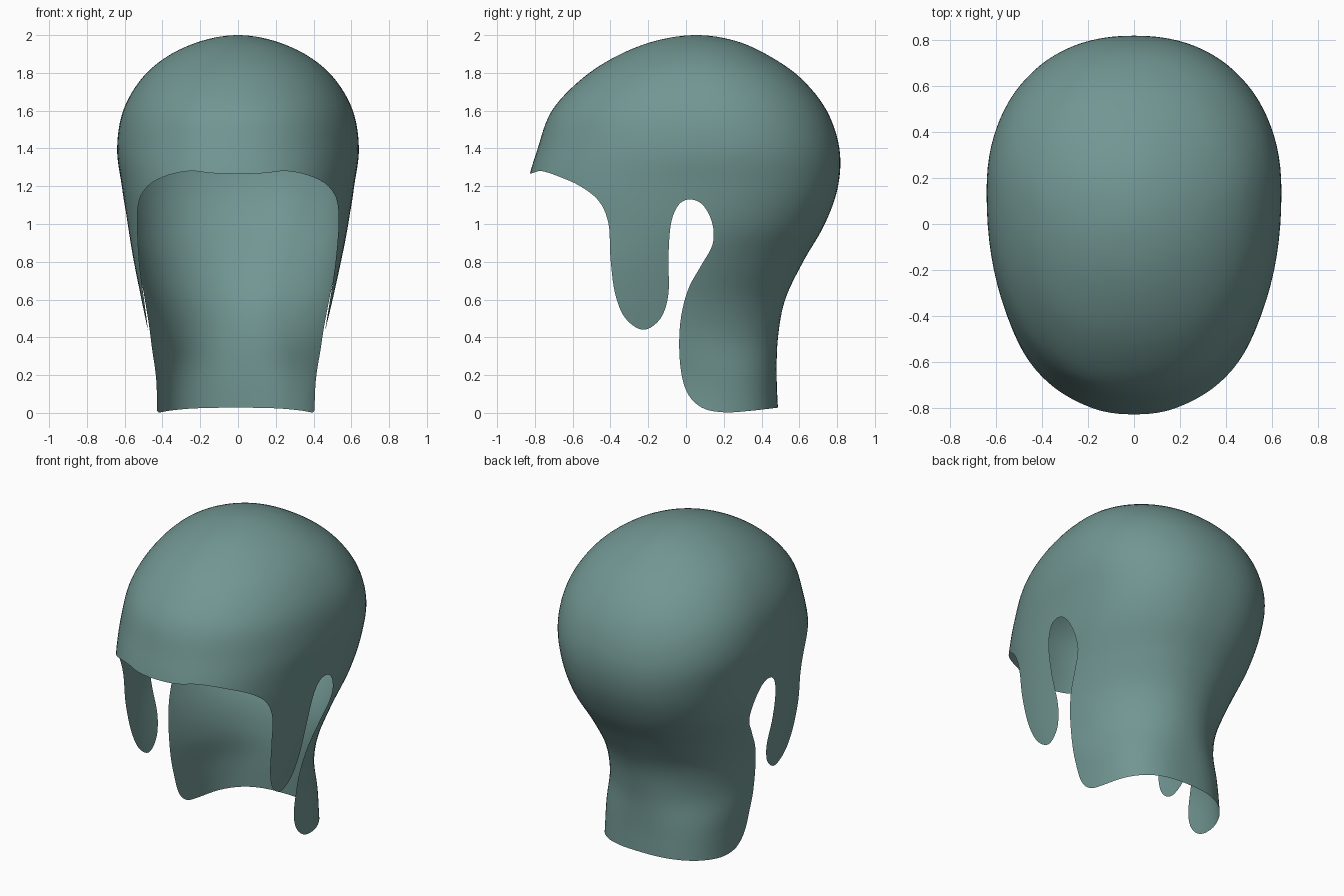
import bpy, bmesh, math

if "Cube" in bpy.data.objects:
    bpy.data.objects.remove(bpy.data.objects["Cube"])

mat = bpy.data.materials.new("muted teal")
mat.diffuse_color = (0.165, 0.305, 0.288, 1)
mat.use_nodes = True
mat.node_tree.nodes["Principled BSDF"].inputs["Base Color"].default_value = mat.diffuse_color


def spline(p0, p1, p2, p3, t):
    """Catmull-Rom blend of two tuples."""
    return tuple(0.5 * (2 * b + (c - a) * t + (2 * a - 5 * b + 4 * c - d) * t * t
                        + (3 * b - a - 3 * c + d) * t ** 3)
                 for a, b, c, d in zip(p0, p1, p2, p3))


def make_object(name, bm):
    bmesh.ops.recalc_face_normals(bm, faces=bm.faces)
    me = bpy.data.meshes.new(name)
    bm.to_mesh(me)
    bm.free()
    ob = bpy.data.objects.new(name, me)
    bpy.context.collection.objects.link(ob)
    me.materials.append(mat)
    me.materials.append(mat)   # second slot marks trimmed-off faces
    return ob


# Head sections: z, half width, front y, back y, y of widest point, roundness, x shift
keys = [
    (-0.20, 0.43, -0.80, 0.50, 0.05, 2.6, -0.012),
    (0.00, 0.418, -0.80, 0.488, 0.05, 2.6, -0.012),
    (0.20, 0.425, -0.80, 0.48, 0.00, 2.5, -0.010),
    (0.40, 0.462, -0.80, 0.487, -0.18, 2.2, -0.008),
    (0.60, 0.506, -0.81, 0.525, -0.22, 2.1, -0.005),
    (0.80, 0.548, -0.83, 0.62, -0.15, 2.2, -0.003),
    (1.00, 0.585, -0.84, 0.735, 0.00, 2.3, 0),
    (1.20, 0.615, -0.84, 0.805, 0.09, 2.3, 0),
    (1.40, 0.64, -0.785, 0.812, 0.14, 2.2, 0),
    (1.60, 0.608, -0.71, 0.745, 0.13, 2.15, 0),
    (1.77, 0.51, -0.55, 0.61, 0.11, 2.1, 0),
    (1.89, 0.37, -0.365, 0.44, 0.08, 2.0, 0),
    (1.97, 0.19, -0.16, 0.26, 0.06, 2.0, 0),
    (2.00, 0.0, 0.055, 0.055, 0.055, 2.0, 0),
]
z, w, f, b, c, n, s = keys[-2]
ext = [keys[0]] + keys + [(z, -w, b, f, c, n, s)]   # continue smoothly over the crown
rows = []
for i in range(len(keys) - 1):
    rows += [spline(*ext[i:i + 4], k / 6) for k in range(6)]

SEG = 96
bm = bmesh.new()
rings = []
for z, w, f, b, c, n, s in rows:
    ring = []
    for k in range(SEG):
        a = 2 * math.pi * k / SEG
        ca, sa = math.cos(a), math.sin(a)
        x = math.copysign(abs(ca) ** (2 / n), ca) * w
        y = math.copysign(abs(sa) ** (2 / n), sa) * ((b - c) if sa > 0 else (c - f))
        ring.append(bm.verts.new((x + s, c + y, z)))
    rings.append(ring)
for r0, r1 in zip(rings, rings[1:]):
    for k in range(SEG):
        j = (k + 1) % SEG
        bm.faces.new((r0[k], r0[j], r1[j], r1[k]))
bm.faces.new(rings[0])
crown = bm.verts.new((0, 0.055, 2.0))
for k in range(SEG):
    bm.faces.new((rings[-1][k], rings[-1][(k + 1) % SEG], crown))
for face in bm.faces:
    face.smooth = True
shell = make_object("head_cover", bm)

# Side outline (y, z): brow, cheek flap, ear opening, neck guard
edge = [(-0.90, 1.25), (-0.82, 1.267), (-0.765, 1.28), (-0.67, 1.25), (-0.56, 1.20),
        (-0.46, 1.12), (-0.41, 1.00), (-0.40, 0.82), (-0.375, 0.63), (-0.32, 0.50),
        (-0.225, 0.44), (-0.135, 0.50), (-0.093, 0.63), (-0.093, 0.82), (-0.08, 1.00),
        (-0.04, 1.10), (0.02, 1.13), (0.09, 1.10), (0.14, 1.00), (0.14, 0.89),
        (0.08, 0.78), (0.01, 0.65), (-0.03, 0.48), (-0.033, 0.28), (0.00, 0.12),
        (0.08, 0.03), (0.20, 0.003), (0.35, 0.012), (0.49, 0.028), (0.70, 0.05)]
outline = []
for i in range(1, len(edge) - 2):
    outline += [spline(*edge[i - 1:i + 3], k / 5) for k in range(5)]
outline = [(-1.2, 1.2), edge[0]] + outline + [edge[-2], edge[-1], (1.2, 0.06), (1.2, 2.3), (-1.2, 2.3)]

bm = bmesh.new()
left = [bm.verts.new((-1, y, z)) for y, z in outline]
right = [bm.verts.new((1, y, z)) for y, z in outline]
bm.faces.new(left)
bm.faces.new(right)
for k in range(len(left)):
    j = (k + 1) % len(left)
    bm.faces.new((left[k], left[j], right[j], right[k]))
for face in bm.faces:
    face.material_index = 1
cutter = make_object("trim_cutter", bm)
cutter.hide_render = True

# Trim the head to the outline, then drop the cut faces to leave an open shell
mod = shell.modifiers.new("trim", 'BOOLEAN')
mod.operation = 'INTERSECT'
mod.solver = 'EXACT'
mod.material_mode = 'INDEX'
mod.object = cutter
deps = bpy.context.evaluated_depsgraph_get()
trimmed = bpy.data.meshes.new_from_object(shell.evaluated_get(deps))
shell.modifiers.clear()
bm = bmesh.new()
bm.from_mesh(trimmed)
bmesh.ops.delete(bm, geom=[q for q in bm.faces if q.material_index == 1], context='FACES')
for face in bm.faces:
    face.smooth = True
bm.to_mesh(trimmed)
bm.free()
shell.data = trimmed
trimmed.materials.pop(index=1)
bpy.data.objects.remove(cutter)
